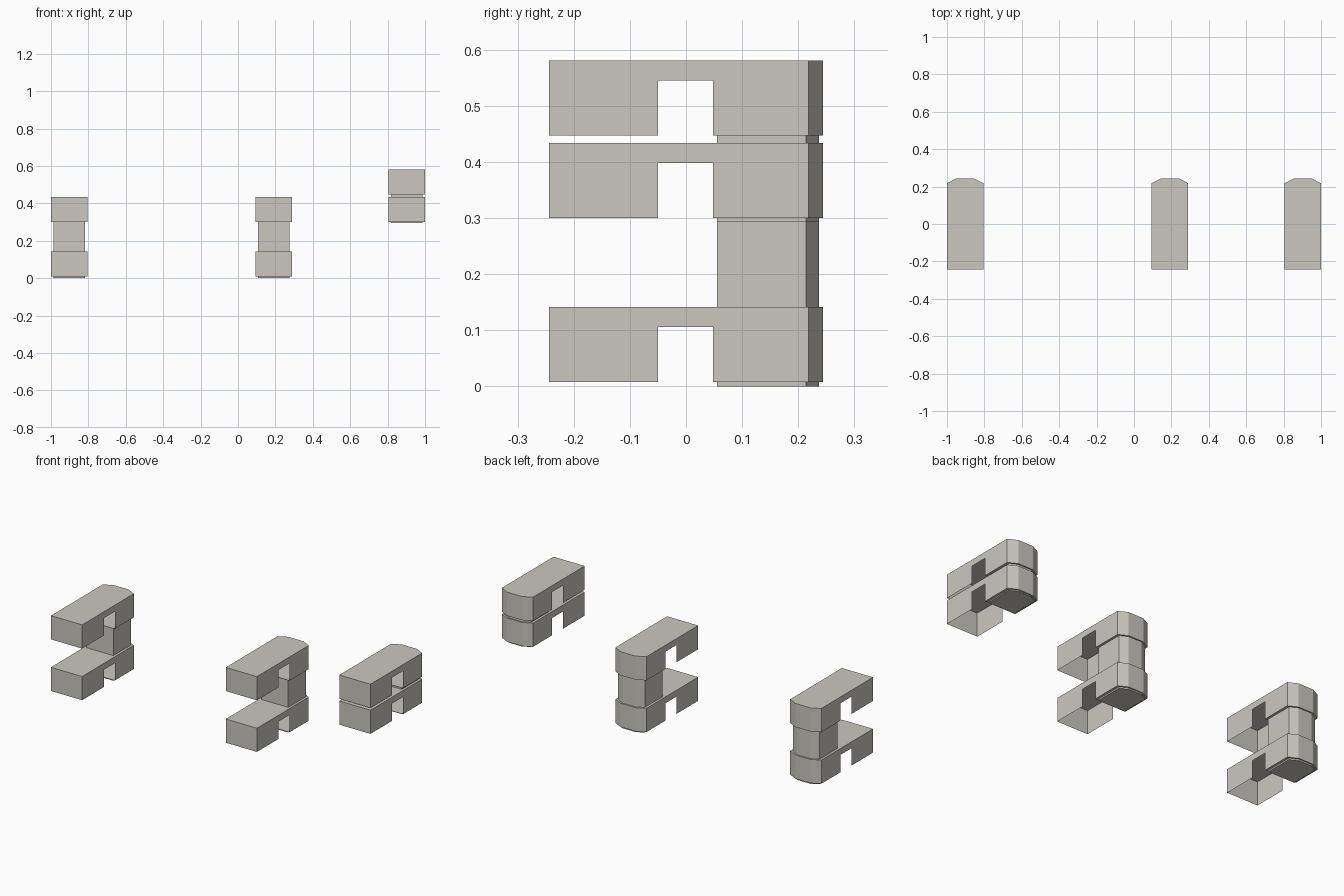
import bpy, bmesh

cube = bpy.data.objects.get("Cube")
if cube:
    bpy.data.objects.remove(cube, do_unlink=True)

stone = bpy.data.materials.new("warm light grey")
stone.use_nodes = True
stone.diffuse_color = (0.60, 0.575, 0.52, 1)
stone.node_tree.nodes["Principled BSDF"].inputs["Base Color"].default_value = (0.60, 0.575, 0.52, 1)

FRONT, NOTCH_A, NOTCH_B = -0.244, -0.05, 0.048
ARM_HEIGHT, NOTCH_HEIGHT = 0.134, 0.098


def make_object(name, faces, location):
    """Join a list of polygons into one welded, flat shaded object."""
    bm = bmesh.new()
    for face in faces:
        bm.faces.new([bm.verts.new(p) for p in face])
    bmesh.ops.remove_doubles(bm, verts=bm.verts, dist=0.0001)
    bmesh.ops.recalc_face_normals(bm, faces=bm.faces)
    mesh = bpy.data.meshes.new(name)
    bm.to_mesh(mesh)
    bm.free()
    mesh.materials.append(stone)
    obj = bpy.data.objects.new(name, mesh)
    obj.location = location
    bpy.context.collection.objects.link(obj)


def plan(half, front, shoulder, back, flat):
    """Outline from above: a rectangle with chamfered rear corners."""
    right = [(half, front), (half, shoulder), (flat, back)]
    return right + [(-x, y) for x, y in reversed(right)]


def at(points, z):
    return [(x, y, z) for x, y in points]


def arm(name, x, z):
    """Hollow arm: notched sides, open front leg, closed rear leg."""
    half, shoulder, back, flat = 0.0975, 0.218, 0.244, 0.047
    outline = plan(half, FRONT, shoulder, back, flat)
    faces = [at(outline, ARM_HEIGHT)]
    faces.append(at(plan(half, NOTCH_B, shoulder, back, flat), 0))
    # Side walls with the notch
    side = [(FRONT, 0), (NOTCH_A, 0), (NOTCH_A, NOTCH_HEIGHT), (NOTCH_B, NOTCH_HEIGHT),
            (NOTCH_B, 0), (shoulder, 0), (shoulder, ARM_HEIGHT), (FRONT, ARM_HEIGHT)]
    for s in (-half, half):
        faces.append([(s, y, h) for y, h in side])
    # Front wall and the three rear facets
    for i in (1, 2, 3, 5):
        a, b = outline[i], outline[(i + 1) % 6]
        faces.append([(*a, 0), (*b, 0), (*b, ARM_HEIGHT), (*a, ARM_HEIGHT)])
    make_object(name, faces, (x, 0, z))


def stem(name, x, bottom, top, capped=False):
    """Narrow post joining the rear legs."""
    outline = plan(0.084, 0.055, 0.214, 0.237, 0.041)
    faces = [[(*a, 0), (*b, 0), (*b, top - bottom), (*a, top - bottom)]
             for a, b in zip(outline, outline[1:] + outline[:1])]
    if capped:
        faces.append(at(outline, 0))
    make_object(name, faces, (x, 0, bottom))


# Each set: name, x position, foot height, lower arm height, upper arm height
sets = [("right", -0.9025, 0, 0.008, 0.30),
        ("middle", 0.192, 0, 0.008, 0.30),
        ("left", 0.9025, 0.294, 0.30, 0.447)]
for name, x, foot, lower, upper in sets:
    stem(name + "_foot", x, foot, lower, capped=True)
    arm(name + "_lower_arm", x, lower)
    stem(name + "_stem", x, lower + ARM_HEIGHT, upper)
    arm(name + "_upper_arm", x, upper)
